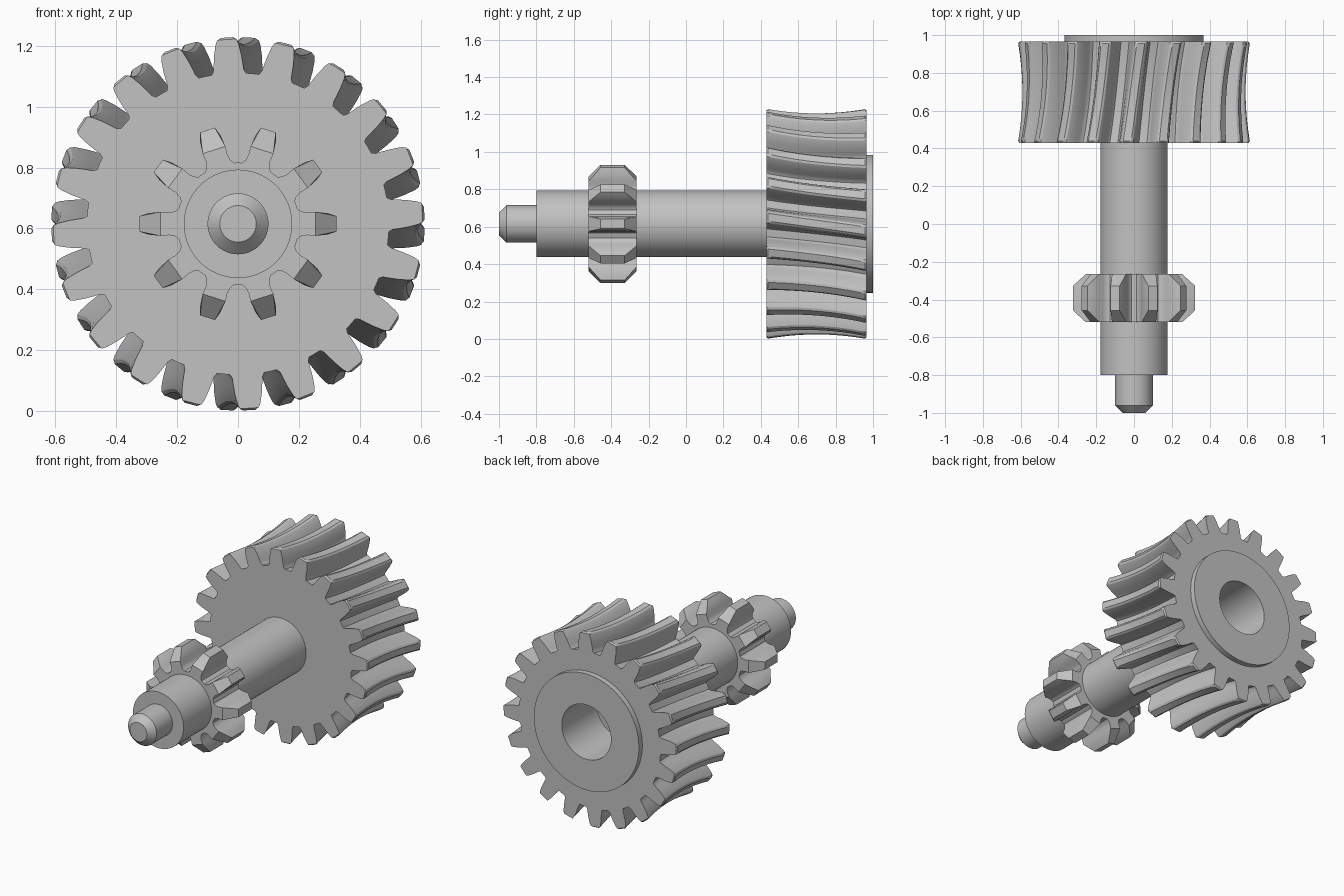
import bpy, bmesh, math

if "Cube" in bpy.data.objects:
    bpy.data.objects.remove(bpy.data.objects["Cube"], do_unlink=True)

AXIS_Z = 0.615

# Single metal colour
steel = bpy.data.materials.new("steel_grey")
steel.use_nodes = True
GREY = (0.54, 0.54, 0.54, 1)
steel.diffuse_color = GREY
bsdf = next(n for n in steel.node_tree.nodes if n.type == 'BSDF_PRINCIPLED')
bsdf.inputs["Base Color"].default_value = GREY


def loft(name, sections):
    """Skin closed rings around the y axis; each ring is (y, [(angle, radius)])."""
    bm = bmesh.new()
    rings = []
    for y, ring in sections:
        rings.append([bm.verts.new((r * math.cos(a), y, AXIS_Z + r * math.sin(a)))
                      for a, r in ring])
    n = len(rings[0])
    for lo, hi in zip(rings, rings[1:]):
        for i in range(n):
            j = (i + 1) % n
            bm.faces.new((lo[i], lo[j], hi[j], hi[i]))
    for ring in (rings[0], rings[-1]):
        bm.faces.new(ring)
    bmesh.ops.remove_doubles(bm, verts=bm.verts, dist=0.00001)
    bmesh.ops.recalc_face_normals(bm, faces=bm.faces)
    mesh = bpy.data.meshes.new(name)
    bm.to_mesh(mesh)
    bm.free()
    mesh.materials.append(steel)
    ob = bpy.data.objects.new(name, mesh)
    bpy.context.collection.objects.link(ob)
    bpy.ops.object.select_all(action='DESELECT')
    ob.select_set(True)
    bpy.context.view_layer.objects.active = ob
    bpy.ops.object.shade_smooth_by_angle(angle=math.radians(28))


def tooth_ring(count, half):
    """Repeat a half tooth, listed from tip to root, mirrored around the circle."""
    pitch = 2 * math.pi / count
    tooth = [(-a, r) for a, r in reversed(half)] + [(a, r) for a, r in half]
    tooth.append((pitch / 2, half[-1][1]))
    return [(k * pitch + a, r) for k in range(count) for a, r in tooth]


def circle(angles, radius):
    return [(a, radius) for a in angles]


# Stepped shaft with chamfered pilot tip
turn = [2 * math.pi * i / 72 for i in range(72)]
shaft_profile = [(-1.0, 0.06), (-0.96, 0.1), (-0.8, 0.1), (-0.8, 0.178), (0.6, 0.178)]
loft("shaft", [(y, circle(turn, r)) for y, r in shaft_profile])

# Spur pinion; the end rings pull the tip points down the flank to form chamfers
flank = [(0.153, 0.258), (0.162, 0.23), (0.195, 0.211), (0.25, 0.201)]
pinion = tooth_ring(10, [(0.078, 0.325), (0.118, 0.297)] + flank)
capped = tooth_ring(10, [flank[0]] * 2 + flank)
core = circle([a for a, r in pinion], 0.15)
loft("pinion", [(-0.52, core), (-0.52, capped), (-0.457, pinion),
                (-0.328, pinion), (-0.265, capped), (-0.265, core)])

# Throated helical wheel with hub and blind bore
wheel = tooth_ring(20, [(0.034, 0.615), (0.052, 0.607), (0.064, 0.592), (0.08, 0.558),
                        (0.092, 0.525), (0.098, 0.508), (0.114, 0.496)])
FRONT, BACK, TWIST, THROAT = 0.43, 0.965, math.radians(3.5), 0.024
MID, HALF = (FRONT + BACK) / 2, (BACK - FRONT) / 2


def wheel_section(t, tip=1.0):
    """Wheel ring at t from -1 (front) to 1 (back)."""
    dip = THROAT * (1 - t * t)
    return MID + HALF * t, [(a - TWIST * t, min(r, tip) - dip) for a, r in wheel]


def wheel_circle(y, radius, t):
    return y, circle([a - TWIST * t for a, r in wheel], radius)


sections = [wheel_circle(FRONT, 0.15, -1), wheel_section(-1, 0.607)]
sections += [wheel_section(t / 12) for t in [-11.6, *range(-10, 11, 2), 11.6]]
sections.append(wheel_section(1, 0.607))
for y, r in [(BACK, 0.369), (1.0, 0.369), (1.0, 0.173), (0.65, 0.173)]:
    sections.append(wheel_circle(y, r, 1))
loft("helical_wheel", sections)
